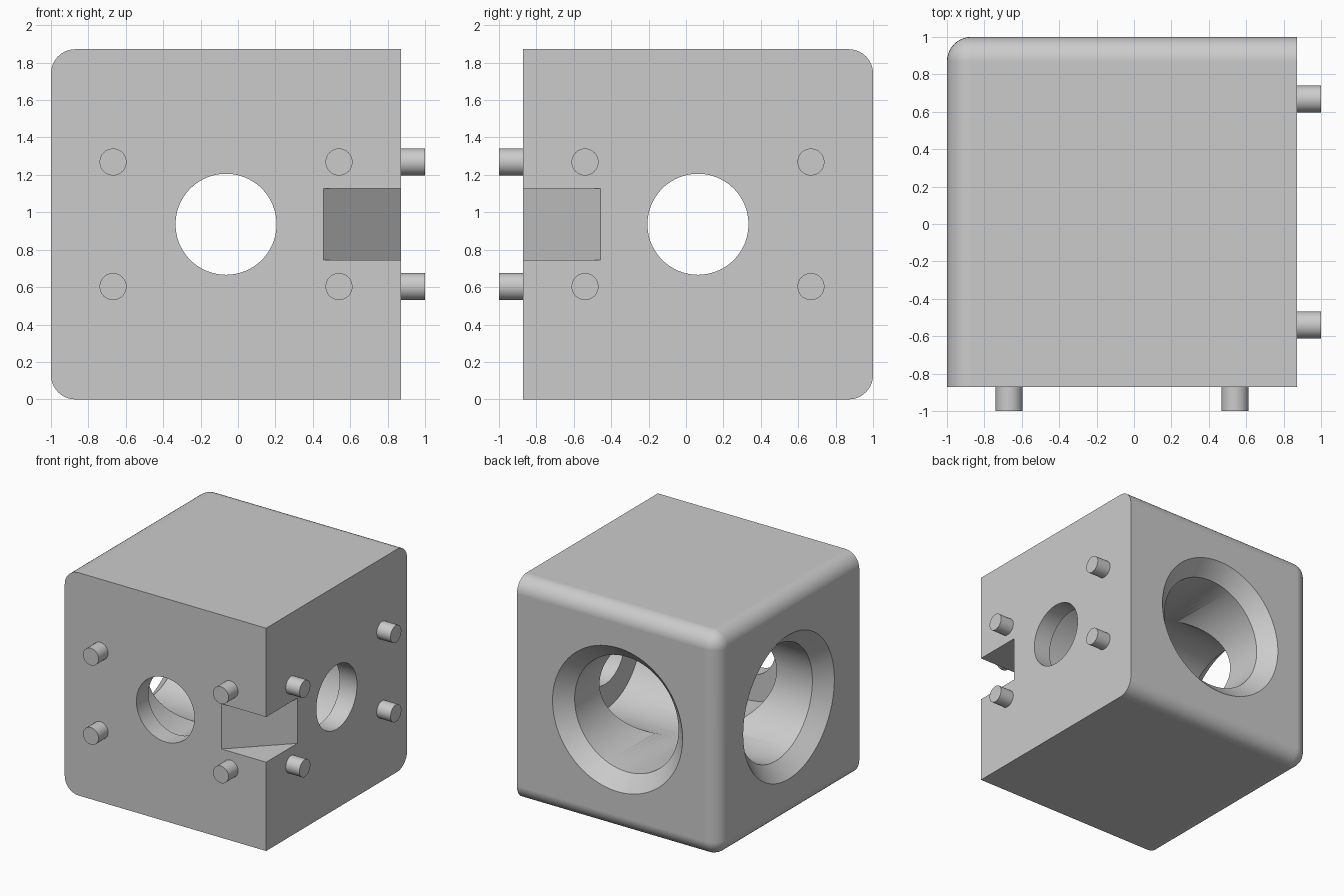
import bpy
import bmesh
import math
from mathutils import Matrix, Vector

default = bpy.data.objects.get("Cube")
if default:
    bpy.data.objects.remove(default, do_unlink=True)

LO, HI = -1.0, 0.872          # block extent on x (mirrored on y)
SIZE = HI - LO
MID = (LO + HI) / 2
MID_Z = SIZE / 2
ROUND = 0.13

grey = bpy.data.materials.new("light grey")
grey.use_nodes = True
grey.diffuse_color = (0.6, 0.6, 0.6, 1)
grey.node_tree.nodes["Principled BSDF"].inputs["Base Color"].default_value = grey.diffuse_color


def make(name, bm):
    bmesh.ops.recalc_face_normals(bm, faces=bm.faces)
    mesh = bpy.data.meshes.new(name)
    bm.to_mesh(mesh)
    bm.free()
    mesh.materials.append(grey)
    obj = bpy.data.objects.new(name, mesh)
    bpy.context.collection.objects.link(obj)
    return obj


def lathe(name, profile, matrix, sides=96):
    """Closed solid turned around local z from (radius, height) pairs."""
    bm = bmesh.new()
    rings = []
    for r, h in profile:
        angles = [math.tau * i / sides for i in range(sides)]
        rings.append([bm.verts.new((r * math.cos(a), r * math.sin(a), h)) for a in angles])
    for low, high in zip(rings, rings[1:]):
        for i in range(sides):
            j = (i + 1) % sides
            bm.faces.new((low[i], low[j], high[j], high[i]))
    bm.faces.new(rings[0][::-1])
    bm.faces.new(rings[-1])
    bm.transform(matrix)
    return make(name, bm)


def smooth(obj):
    bpy.ops.object.select_all(action="DESELECT")
    obj.select_set(True)
    bpy.context.view_layer.objects.active = obj
    bpy.ops.object.shade_smooth_by_angle(angle=math.radians(30))


def along(axis, origin):
    """Place local z along an axis, starting at origin."""
    turn = Vector((0, 0, 1)).rotation_difference(Vector(axis))
    return Matrix.Translation(origin) @ turn.to_matrix().to_4x4()


# Block: round every edge touching the left-hand (-x) or back (+y) face,
# except those shared with the two flat mating faces
bm = bmesh.new()
bmesh.ops.create_cube(bm, size=SIZE)
bmesh.ops.translate(bm, verts=bm.verts, vec=(MID, -MID, MID_Z))
rounded = []
for e in bm.edges:
    c = (e.verts[0].co + e.verts[1].co) / 2
    on_round_face = c.x < LO + 0.01 or c.y > -LO - 0.01
    on_flat_face = c.x > HI - 0.01 or c.y < -HI + 0.01
    if on_round_face and not on_flat_face:
        rounded.append(e)
bmesh.ops.bevel(bm, geom=rounded, offset=ROUND, segments=10, profile=0.5, affect="EDGES")
block = make("block", bm)


# Stepped, chamfered bores through the block
def bore_profile(r):
    return [(0.655, -0.05), (r, 0.12), (r, SIZE - 0.16), (0.27, SIZE - 0.16), (0.27, SIZE + 0.1)]


cutters = [
    lathe("side_bore", bore_profile(0.485), along((1, 0, 0), (LO, -MID, MID_Z))),
    lathe("back_bore", bore_profile(0.483), along((0, -1, 0), (MID, -LO, MID_Z))),
]

# Triangular notch across the sharp vertical corner
DEPTH, OVER = 0.415, 0.1
bm = bmesh.new()
reach = DEPTH + OVER
corner = [(HI + OVER, -HI - OVER), (HI + OVER, -HI + reach - OVER - OVER),
          (HI - reach + OVER + OVER, -HI - OVER)]
corner = [(HI - DEPTH - OVER, -HI - OVER), (HI + OVER, -HI - OVER),
          (HI + OVER, -HI + DEPTH + OVER)]
base = bm.faces.new([bm.verts.new((x, y, MID_Z - 0.19)) for x, y in corner])
top = bmesh.ops.extrude_face_region(bm, geom=[base])
bmesh.ops.translate(bm, verts=[v for v in top["geom"] if isinstance(v, bmesh.types.BMVert)],
                    vec=(0, 0, 0.38))
cutters.append(make("notch", bm))

bpy.context.view_layer.objects.active = block
for cutter in cutters:
    cutter.hide_render = True
    mod = block.modifiers.new(cutter.name, "BOOLEAN")
    mod.operation = "DIFFERENCE"
    mod.solver = "EXACT"
    mod.object = cutter
    bpy.ops.object.modifier_apply(modifier=mod.name)
    bpy.data.objects.remove(cutter, do_unlink=True)
smooth(block)
weighted = block.modifiers.new("flat_face_normals", "WEIGHTED_NORMAL")
weighted.keep_sharp = True

# Locating pins on the front and right mating faces
PIN = [(0.072, -0.02), (0.072, 0.128)]
for side in (-1, 1):
    for level in (-1, 1):
        across, z = 0.604 * side, MID_Z + 0.333 * level
        tag = ("lower" if level < 0 else "upper") + ("_a" if side < 0 else "_b")
        smooth(lathe("front_pin_" + tag, PIN, along((0, -1, 0), (MID + across, -HI, z)), 48))
        smooth(lathe("side_pin_" + tag, PIN, along((1, 0, 0), (HI, -MID + across, z)), 48))
